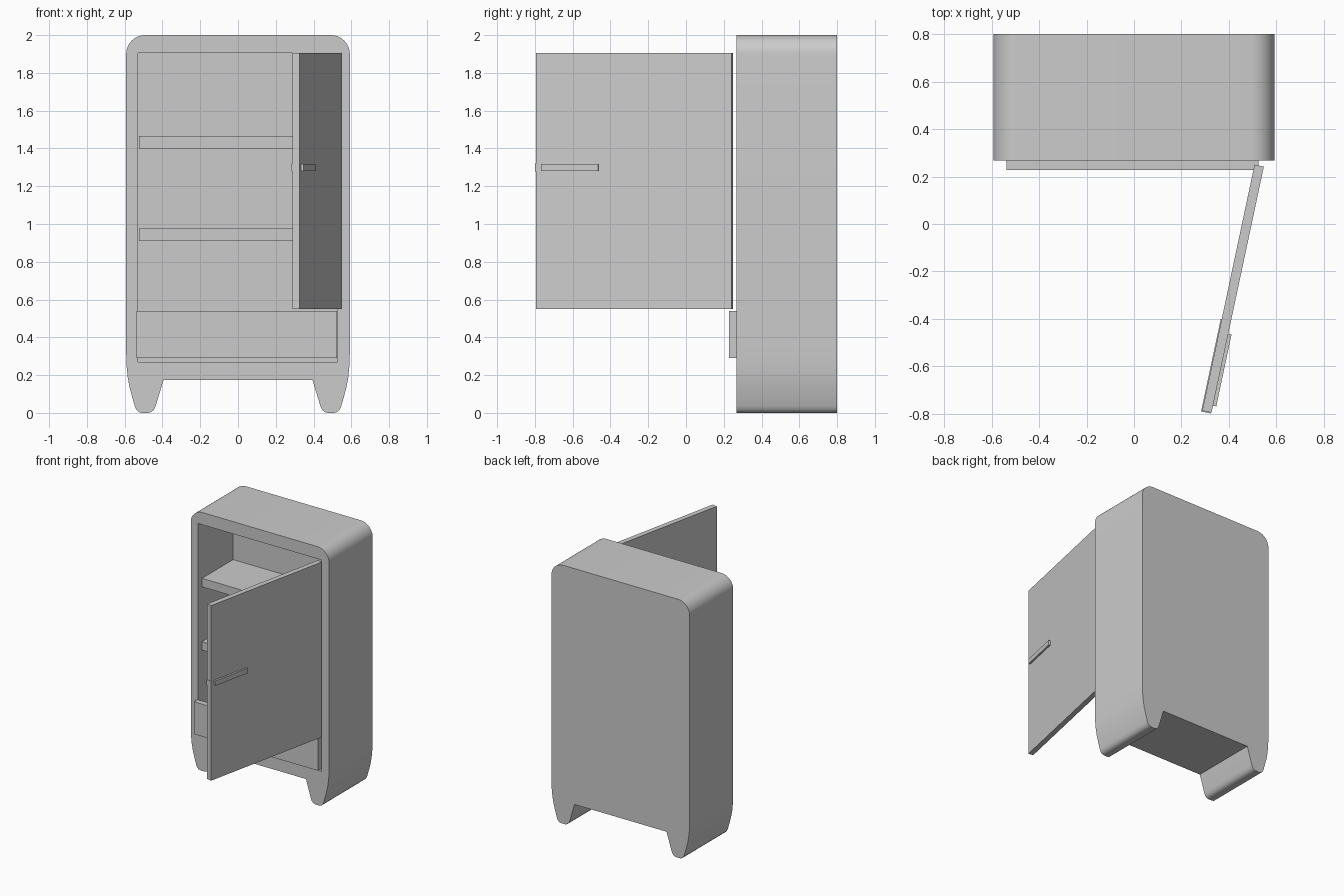
import bpy, bmesh
from math import sin, cos, pi, atan2, radians
from mathutils import Matrix

if "Cube" in bpy.data.objects:
    bpy.data.objects.remove(bpy.data.objects["Cube"])


def box(name, lo, hi, matrix=Matrix()):
    size = [b - a for a, b in zip(lo, hi)]
    mid = [(a + b) / 2 for a, b in zip(lo, hi)]
    bm = bmesh.new()
    bmesh.ops.create_cube(bm, size=1, matrix=Matrix.Translation(mid) @ Matrix.Diagonal((*size, 1)))
    me = bpy.data.meshes.new(name)
    bm.to_mesh(me)
    bm.free()
    ob = bpy.data.objects.new(name, me)
    ob.matrix_world = matrix
    bpy.context.collection.objects.link(ob)
    return ob


def extrude_profile(name, pts, y0, y1):
    bm = bmesh.new()
    face = bm.faces.new([bm.verts.new((x, y0, z)) for x, z in pts])
    new = bmesh.ops.extrude_face_region(bm, geom=[face])["geom"]
    bmesh.ops.translate(bm, vec=(0, y1 - y0, 0), verts=[v for v in new if isinstance(v, bmesh.types.BMVert)])
    bmesh.ops.recalc_face_normals(bm, faces=bm.faces)
    me = bpy.data.meshes.new(name)
    bm.to_mesh(me)
    bm.free()
    ob = bpy.data.objects.new(name, me)
    bpy.context.collection.objects.link(ob)
    return ob


# Cabinet body: right half of the outline, from inner leg to top, then mirrored
half = [(0.394, 0.175), (0.435, 0.04), (0.444, 0.018), (0.458, 0.005), (0.475, 0.0),
        (0.508, 0.0), (0.526, 0.005), (0.539, 0.018), (0.547, 0.038),
        (0.562, 0.09), (0.575, 0.14), (0.584, 0.19), (0.59, 0.25), (0.592, 0.32)]
r = 0.1
half += [(0.592 - r + r * cos(t * pi / 20), 2 - r + r * sin(t * pi / 20)) for t in range(11)]
outline = half + [(-x, z) for x, z in reversed(half)]
body = extrude_profile("cabinet_body", outline, 0.268, 0.8)

# Hollow interior
cutter = box("interior_cutter", (-0.53, 0.1, 0.27), (0.527, 0.695, 1.905))
cutter.hide_render = True
mod = body.modifiers.new("interior", 'BOOLEAN')
mod.operation, mod.object, mod.solver = 'DIFFERENCE', cutter, 'EXACT'
bpy.context.view_layer.objects.active = body
body.select_set(True)
bpy.ops.object.modifier_apply(modifier=mod.name)
bpy.data.objects.remove(cutter)
bpy.ops.object.shade_smooth_by_angle(angle=radians(35))

# Shelves and drawer
for i, z in enumerate((0.91, 1.4)):
    box(f"shelf_{i + 1}", (-0.525, 0.31, z), (0.522, 0.69, z + 0.066))
box("drawer_front", (-0.537, 0.227, 0.29), (0.525, 0.27, 0.54))

# Open door: local x runs from hinge to free edge, local y faces outward
swing = Matrix.Translation((0.508, 0.25, 0)) @ Matrix.Rotation(atan2(-0.978, -0.208), 4, 'Z')
box("door", (0, 0, 0.55), (1.06, 0.04, 1.905), swing)

# Handle bar on the outside and latch plate wrapped around the free edge
box("handle_bar", (0.72, 0.035, 1.28), (1.03, 0.054, 1.318), swing)
box("latch_plate", (0.665, -0.004, 1.277), (1.064, 0.036, 1.32), swing)
